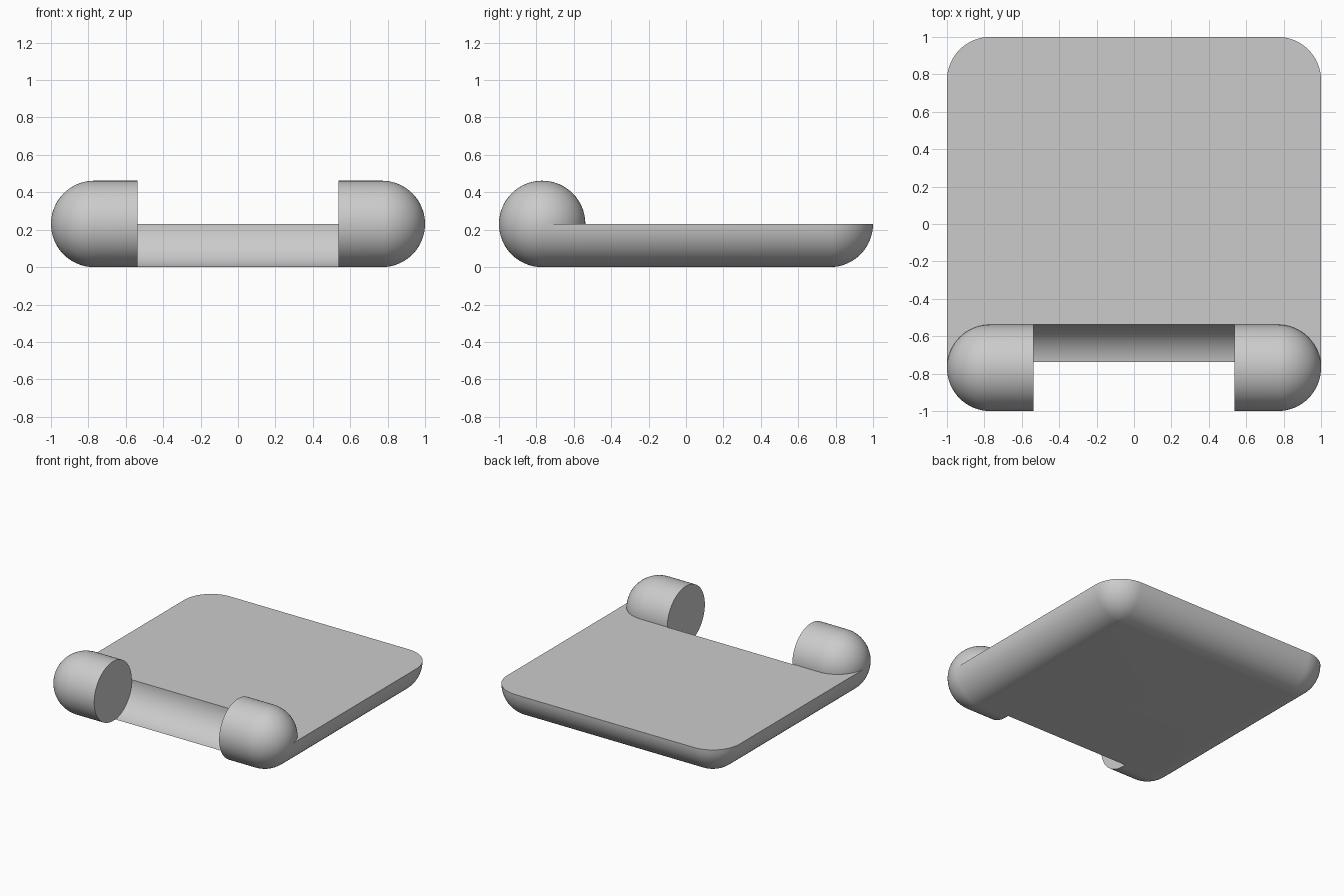
import bpy, bmesh
from math import sin, cos, pi

if "Cube" in bpy.data.objects:
    bpy.data.objects.remove(bpy.data.objects["Cube"])

R = 0.231          # knuckle radius and plate thickness
C = 1 - R          # centre of rounded corners / hinge axis
INNER = 0.538      # inner face of knuckles
GROOVE = 0.233     # clearance radius between the knuckles
N = 16             # segments per quarter turn


def make(name, bm):
    bmesh.ops.recalc_face_normals(bm, faces=bm.faces[:])
    me = bpy.data.meshes.new(name)
    bm.to_mesh(me)
    bm.free()
    ob = bpy.data.objects.new(name, me)
    bpy.context.collection.objects.link(ob)
    return ob


def activate(ob):
    bpy.ops.object.select_all(action='DESELECT')
    ob.select_set(True)
    bpy.context.view_layer.objects.active = ob


def smooth(ob):
    activate(ob)
    bpy.ops.object.shade_smooth_by_angle(angle=0.5)


# Plate: stacked outlines with rounded lower edges and rounded back corners
bm = bmesh.new()
rings = []
for i in range(N + 1):
    a = pi / 2 * i / N
    r, z = R * cos(a), R - R * sin(a)
    if i == N:
        pts = [(C, -C), (C, C), (-C, C), (-C, -C)]
    else:
        pts = [(C + r, -C)]
        for sx, start in ((1, 0), (-1, pi / 2)):
            for k in range(N + 1):
                t = start + pi / 2 * k / N
                pts.append((sx * C + r * cos(t), C + r * sin(t)))
        pts.append((-C - r, -C))
    rings.append([bm.verts.new((x, y, z)) for x, y in pts])
for lo, hi in zip(rings[:-2], rings[1:-1]):
    for k in range(len(lo) - 1):
        bm.faces.new((lo[k], lo[k + 1], hi[k + 1], hi[k]))
last, base = rings[-2], rings[-1]
corner = [0] + [1] * (N + 1) + [2] * (N + 1) + [3]
for k in range(len(last) - 1):
    p, q = base[corner[k]], base[corner[k + 1]]
    bm.faces.new((last[k], last[k + 1], p) if p == q else (last[k], last[k + 1], q, p))
bm.faces.new(base)
bm.faces.new(rings[0])
bm.faces.new([g[0] for g in rings] + [g[-1] for g in reversed(rings)])
plate = make("plate", bm)

# Concave hinge groove cut in the front edge
bm = bmesh.new()
prof = [(-1.2, R + GROOVE), (-1.2, R - GROOVE)]
prof += [(-C + GROOVE * cos(t), R + GROOVE * sin(t))
         for t in (-pi / 2 + pi * k / (4 * N) for k in range(4 * N + 1))]
face = bm.faces.new([bm.verts.new((-INNER, y, z)) for y, z in prof])
ext = bmesh.ops.extrude_face_region(bm, geom=[face])
bmesh.ops.translate(bm, vec=(2 * INNER, 0, 0),
                    verts=[v for v in ext['geom'] if isinstance(v, bmesh.types.BMVert)])
cutter = make("groove_cutter", bm)
cutter.hide_render = True
mod = plate.modifiers.new("groove", 'BOOLEAN')
mod.operation, mod.solver, mod.object = 'DIFFERENCE', 'EXACT', cutter
activate(plate)
bpy.ops.object.modifier_apply(modifier=mod.name)
bpy.data.objects.remove(cutter)
smooth(plate)

# Hinge knuckles: cylinders with domed outer ends
for side, label in ((1, "right"), (-1, "left")):
    bm = bmesh.new()
    pts = [(INNER, 0), (INNER, R)]
    pts += [(C + R * sin(pi / 2 * k / N), R * cos(pi / 2 * k / N)) for k in range(N + 1)]
    vs = [bm.verts.new((side * x, -C, R + h)) for x, h in pts]
    es = [bm.edges.new(e) for e in zip(vs, vs[1:])]
    bmesh.ops.spin(bm, geom=vs + es, cent=(0, -C, R), axis=(1, 0, 0),
                   angle=2 * pi, steps=4 * N, use_duplicate=False)
    bmesh.ops.remove_doubles(bm, verts=bm.verts[:], dist=1e-5)
    smooth(make(label + "_knuckle", bm))
